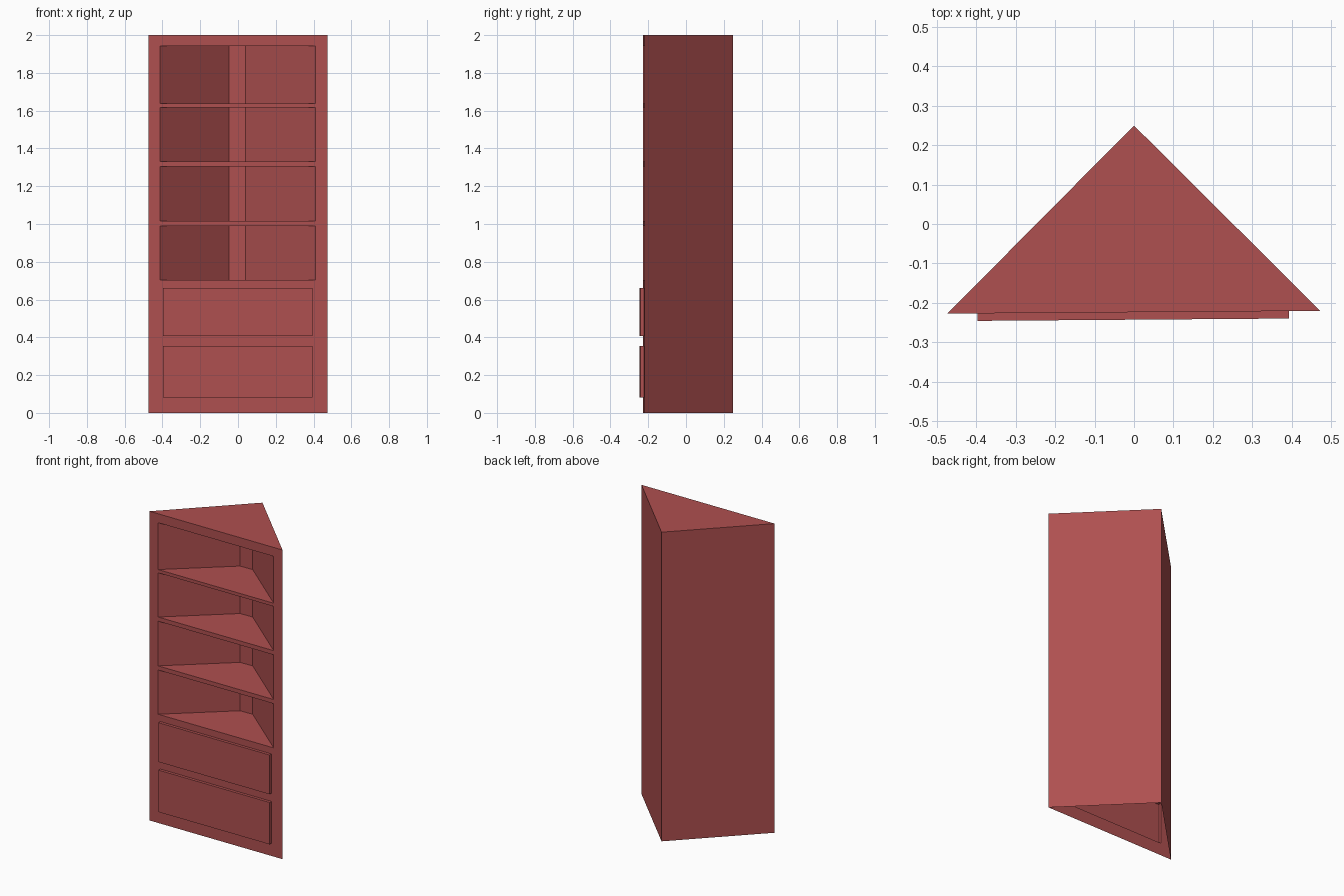
import bpy, bmesh

if "Cube" in bpy.data.objects:
    bpy.data.objects.remove(bpy.data.objects["Cube"])

mat = bpy.data.materials.new("red_wood")
mat.diffuse_color = (0.43, 0.08, 0.08, 1)
mat.use_nodes = True
mat.node_tree.nodes["Principled BSDF"].inputs["Base Color"].default_value = mat.diffuse_color

LEFT, RIGHT, HEIGHT = -0.474, 0.473, 2.0


def front(x):
    """y of the very slightly skewed front plane."""
    return -0.224 + 0.0075 * x


def finish(bm, name):
    mesh = bpy.data.meshes.new(name)
    bm.to_mesh(mesh)
    bm.free()
    mesh.materials.append(mat)
    bpy.context.collection.objects.link(bpy.data.objects.new(name, mesh))


def folded_panel(name, path, z0, z1, floor=0, ceiling=0):
    """Walls along an open plan path; caps face up (1), down (-1) or are left out (0)."""
    bm = bmesh.new()
    low = [bm.verts.new((x, y, z0)) for x, y in path]
    high = [bm.verts.new((x, y, z1)) for x, y in path]
    for i in range(len(path) - 1):
        bm.faces.new((low[i], low[i + 1], high[i + 1], high[i]))
    for ring, facing in ((low, floor), (high, ceiling)):
        if facing:
            cap = bm.faces.new(ring)
            cap.normal_update()
            if cap.normal.z * facing < 0:
                cap.normal_flip()
    finish(bm, name)


shelves = [(0.703, 0.989), (1.016, 1.305), (1.332, 1.618), (1.639, 1.942)]
drawers = [(0.082, 0.353), (0.406, 0.660)]
SHELF_X, DRAWER_X = (-0.413, 0.410), (-0.397, 0.394)

# Corner carcass: two back sides and a top, open underneath
folded_panel("carcass", [(RIGHT, front(RIGHT)), (0.0, 0.25), (LEFT, front(LEFT))],
             0, HEIGHT, ceiling=1)

# Open shelf compartments with a blunt back corner
for i, (z0, z1) in enumerate(shelves):
    a, b = SHELF_X
    folded_panel(f"shelf_compartment_{i + 1}",
                 [(a, front(a)), (-0.047, 0.088), (0.041, 0.091), (b, front(b))],
                 z0, z1, floor=1, ceiling=-1)

# Raised drawer fronts, hollow behind
for i, (z0, z1) in enumerate(drawers):
    a, b = DRAWER_X
    folded_panel(f"drawer_front_{i + 1}",
                 [(a, front(a)), (a, front(a) - 0.019), (b, front(b) - 0.019), (b, front(b))],
                 z0, z1, floor=-1, ceiling=1)

# Front frame: rails between the openings, stiles beside them
bm = bmesh.new()


def strip(x0, x1, z0, z1):
    bm.faces.new([bm.verts.new((x, front(x), z))
                  for x, z in ((x0, z0), (x1, z0), (x1, z1), (x0, z1))])


below = 0.0
for (z0, z1), (a, b) in [(d, DRAWER_X) for d in drawers] + [(s, SHELF_X) for s in shelves]:
    strip(LEFT, RIGHT, below, z0)
    strip(LEFT, a, z0, z1)
    strip(b, RIGHT, z0, z1)
    below = z1
strip(LEFT, RIGHT, below, HEIGHT)
bmesh.ops.remove_doubles(bm, verts=bm.verts, dist=1e-5)
bmesh.ops.dissolve_limit(bm, angle_limit=0.001, verts=[], edges=[])
finish(bm, "front_frame")
